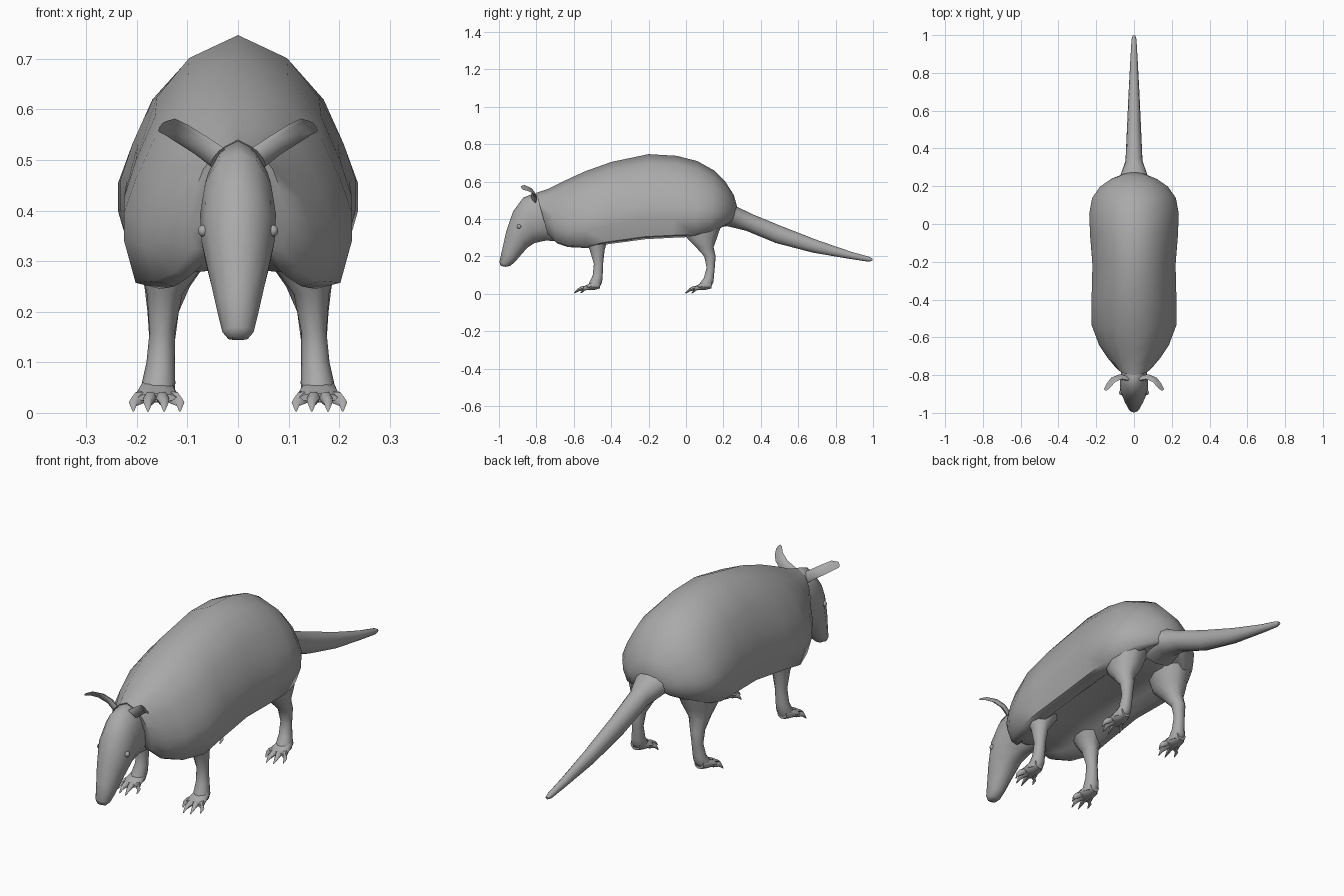
import bpy
import bmesh
from math import sin, cos, pi, radians
from mathutils import Vector

cube = bpy.data.objects.get("Cube")
if cube:
    bpy.data.objects.remove(cube)


def make_material(name, colour):
    material = bpy.data.materials.new(name)
    material.use_nodes = True
    material.diffuse_color = colour
    material.node_tree.nodes["Principled BSDF"].inputs["Base Color"].default_value = colour
    return material


GREY = make_material("plain grey", (0.4, 0.4, 0.4, 1))


def loft(name, rings, angle=60):
    """Join equal-length rings of points into one closed, smooth skin."""
    bm = bmesh.new()
    loops = [[bm.verts.new(point) for point in ring] for ring in rings]
    count = len(loops[0])
    for first, second in zip(loops, loops[1:]):
        for i in range(count):
            j = (i + 1) % count
            bm.faces.new((first[i], first[j], second[j], second[i]))
    bm.faces.new(loops[0])
    bm.faces.new(loops[-1])
    bmesh.ops.recalc_face_normals(bm, faces=bm.faces)
    mesh = bpy.data.meshes.new(name)
    bm.to_mesh(mesh)
    bm.free()
    mesh.materials.append(GREY)
    part = bpy.data.objects.new(name, mesh)
    bpy.context.collection.objects.link(part)
    bpy.ops.object.select_all(action="DESELECT")
    part.select_set(True)
    bpy.context.view_layer.objects.active = part
    bpy.ops.object.shade_smooth_by_angle(angle=radians(angle))
    return part


def oval(centre, across, up, sides=10):
    """Ellipse of points around a centre, spanned by two half-axes."""
    centre, across, up = Vector(centre), Vector(across), Vector(up)
    turns = [2 * pi * i / sides for i in range(sides)]
    return [centre + across * cos(a) + up * sin(a) for a in turns]


def upright_ring(top_y, top_z, low_y, low_z, half_width, sides=12):
    """Ellipse on the middle plane, given by its top and bottom points."""
    top, low = Vector((0, top_y, top_z)), Vector((0, low_y, low_z))
    return oval((top + low) / 2, (half_width, 0, 0), (top - low) / 2, sides)


def limb(name, rings):
    """Leg-like tube from level ovals: x, y, z, half-width, half-depth."""
    return loft(name, [oval((x, y, z), (w, 0, 0), (0, d, 0)) for x, y, z, w, d in rings])


def spike(name, path, sides=6):
    """Thin tapering tube along y from (x, y, z, radius) steps."""
    return loft(name, [oval((x, y, z), (r, 0, 0), (0, 0, r), sides) for x, y, z, r in path])


# Shell with its overhanging rim and recessed belly
arch = [(.44, .9), (.73, .73), (.9, .53), (1, .37), (1, .23), (.9, .03), (.68, 0), (.5, .08)]
section = [(0, 1)] + arch + [(0, .1)] + [(-u, v) for u, v in reversed(arch)]
shell_steps = [  # top y, top z, bottom y, bottom z, half-width
    (-.8, .54, -.74, .32, .095),
    (-.74, .56, -.69, .27, .14),
    (-.66, .6, -.63, .25, .185),
    (-.54, .655, -.53, .245, .225),
    (-.4, .705, -.42, .265, .225),
    (-.2, .747, -.22, .292, .22),
    (-.05, .738, -.07, .3, .232),
    (.06, .71, .05, .305, .237),
    (.15, .66, .13, .325, .222),
    (.21, .6, .19, .355, .18),
    (.255, .53, .23, .375, .12),
    (.275, .46, .255, .4, .06),
]
shell_rings = []
for top_y, top_z, low_y, low_z, width in shell_steps:
    top, low = Vector((0, top_y, top_z)), Vector((0, low_y, low_z))
    shell_rings.append([low.lerp(top, v) + Vector((u * width, 0, 0)) for u, v in section])
loft("shell", shell_rings)

# Head, running from the neck down to the blunt snout
head_steps = [
    (-.7, .5, -.66, .28, .065),
    (-.81, .538, -.75, .285, .068),
    (-.87, .515, -.81, .272, .075),
    (-.925, .44, -.85, .245, .073),
    (-.962, .33, -.885, .205, .056),
    (-.982, .24, -.915, .17, .042),
    (-.998, .17, -.94, .15, .031),
    (-.99, .15, -.965, .144, .02),
]
loft("head", [upright_ring(*step) for step in head_steps])

# Tail, broad at the root and drooping to a thin tip
tail_steps = [
    (.2, .5, .15, .35, .13),
    (.275, .465, .22, .362, .075),
    (.35, .428, .32, .338, .045),
    (.5, .366, .48, .272, .038),
    (.7, .288, .68, .22, .029),
    (.88, .226, .87, .188, .019),
    (.98, .198, .975, .172, .013),
    (.998, .188, .995, .176, .007),
]
loft("tail", [upright_ring(*step) for step in tail_steps])

# Leg outlines: distance from the middle, y, z, half-width, half-depth
front_leg = [
    (.12, -.48, .33, .08, .09),
    (.135, -.48, .275, .055, .06),
    (.145, -.475, .235, .035, .042),
    (.15, -.468, .16, .025, .026),
    (.153, -.472, .1, .028, .028),
    (.157, -.483, .06, .033, .036),
    (.16, -.495, .033, .034, .034),
]
hind_leg = [
    (.12, .09, .37, .085, .105),
    (.13, .085, .3, .07, .085),
    (.14, .1, .25, .045, .05),
    (.148, .128, .2, .031, .032),
    (.15, .132, .14, .025, .023),
    (.153, .122, .085, .028, .028),
    (.157, .11, .058, .033, .037),
    (.16, .098, .033, .034, .034),
]

for side, sign in (("left", 1), ("right", -1)):
    for place, outline, heel in (("front", front_leg, -.49), ("hind", hind_leg, .105)):
        limb(f"{side}_{place}_leg", [(sign * x, *rest) for x, *rest in outline])

        # Foot pad sloping forward from the ankle
        pad = [(heel + .03, .05, .024, .022), (heel, .045, .036, .025),
               (heel - .035, .036, .043, .016), (heel - .06, .03, .038, .009)]
        loft(f"{side}_{place}_foot",
             [oval((sign * .16, y, z), (w, 0, 0), (0, 0, h)) for y, z, w, h in pad])

        # Four splayed toes ending in claws
        for number, (spread, reach) in enumerate(((-.045, .07), (-.014, .11), (.018, .105), (.047, .075))):
            root = .16 + spread * .55
            tip = .16 + spread
            spike(f"{side}_{place}_toe_{number + 1}", [
                (sign * root, heel - .025, .034, .013),
                (sign * (root + tip) / 2, heel - .025 - reach * .4, .029, .013),
                (sign * tip, heel - reach * .8, .021, .009),
                (sign * tip, heel - reach, .004, .002),
            ])

    # Ear, a flattened tube sweeping out and forward to a rounded end
    ear_steps = [
        (.04, -.815, .505, .024, .012),
        (.075, -.81, .53, .022, .013),
        (.11, -.825, .552, .022, .014),
        (.135, -.855, .566, .02, .012),
        (.15, -.875, .566, .013, .007),
    ]
    loft(f"{side}_ear", [
        oval((sign * x, y, z), (sign * -.5 * r, -.5 * r, .8 * r), (sign * .7 * t, -.7 * t, 0), 8)
        for x, y, z, r, t in ear_steps])

    # Small round eye
    bpy.ops.mesh.primitive_uv_sphere_add(segments=10, ring_count=6, radius=.012,
                                         location=(sign * .068, -.893, .36))
    eye = bpy.context.object
    eye.name = f"{side}_eye"
    eye.data.materials.append(GREY)
    bpy.ops.object.shade_smooth()
